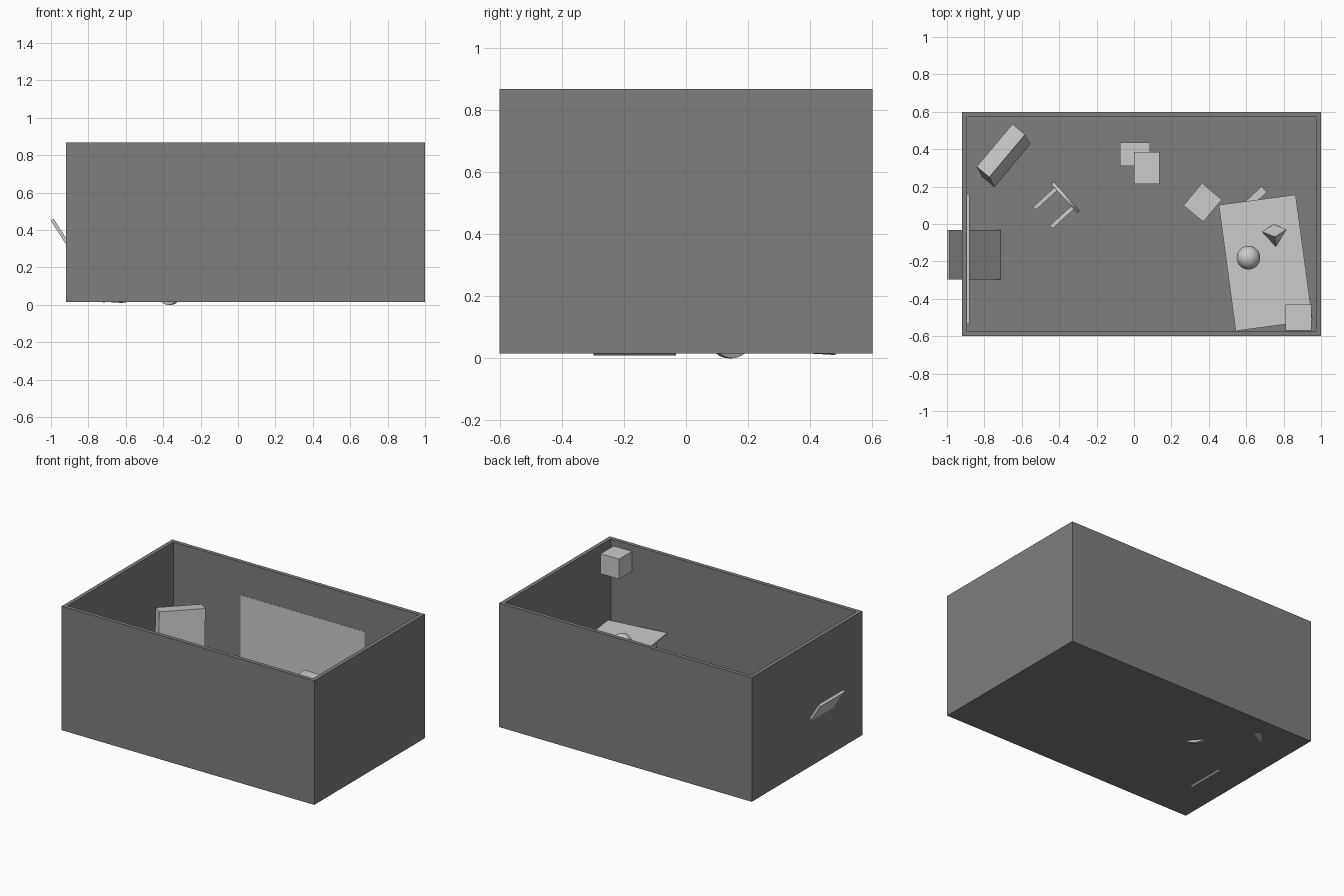
import bpy, bmesh, math
from mathutils import Matrix, Vector

if "Cube" in bpy.data.objects:
    bpy.data.objects.remove(bpy.data.objects["Cube"])


def frame(center, xdir, zdir):
    """Placement matrix from a centre, an approximate x axis and an exact z axis."""
    z = Vector(zdir).normalized()
    y = z.cross(Vector(xdir)).normalized()
    x = y.cross(z)
    m = Matrix((x, y, z)).transposed().to_4x4()
    m.translation = Vector(center)
    return m


def add(name, bm, matrix=Matrix()):
    bmesh.ops.recalc_face_normals(bm, faces=bm.faces)
    me = bpy.data.meshes.new(name)
    bm.to_mesh(me)
    bm.free()
    ob = bpy.data.objects.new(name, me)
    ob.matrix_world = matrix
    bpy.context.collection.objects.link(ob)
    return ob


def box(name, center, size, xdir=(1, 0, 0), zdir=(0, 0, 1)):
    bm = bmesh.new()
    bmesh.ops.create_cube(bm, size=1)
    bmesh.ops.scale(bm, vec=size, verts=bm.verts)
    return add(name, bm, frame(center, xdir, zdir))


def span(name, x0, x1, y0, y1, z0, z1):
    return box(name, ((x0 + x1) / 2, (y0 + y1) / 2, (z0 + z1) / 2),
               (x1 - x0, y1 - y0, z1 - z0))


def cone(name, sides, r1, r2, depth, matrix):
    bm = bmesh.new()
    bmesh.ops.create_cone(bm, cap_ends=True, segments=sides,
                          radius1=r1, radius2=r2, depth=depth)
    return add(name, bm, matrix)


# Open-topped dark room shell: inset the top face and push it down to the floor
FLOOR, TOP, WALL = 0.016, 0.868, 0.027
bm = bmesh.new()
bmesh.ops.create_cube(bm, size=1)
bmesh.ops.scale(bm, vec=(1.92, 1.2, TOP - FLOOR), verts=bm.verts)
bmesh.ops.translate(bm, vec=(0.04, 0, (TOP + FLOOR) / 2), verts=bm.verts)
top = max(bm.faces, key=lambda f: f.calc_center_median().z)
bmesh.ops.inset_region(bm, faces=[top], thickness=WALL, use_even_offset=True)
top = max((f for f in bm.faces if f.normal.z > 0.5), key=lambda f: f.calc_area())
walls = bmesh.ops.extrude_discrete_faces(bm, faces=[top])
bmesh.ops.translate(bm, vec=(0, 0, FLOOR + 0.02 - TOP), verts=walls["faces"][0].verts)
shell = add("room_shell", bm)
dark = bpy.data.materials.new("dark_grey")
dark.diffuse_color = (0.21, 0.21, 0.21, 1)
dark.use_nodes = True
dark.node_tree.nodes["Principled BSDF"].inputs["Base Color"].default_value = dark.diffuse_color
shell.data.materials.append(dark)
BASE = FLOOR + 0.02

# Panels on the back and left walls
span("back_wall_panel", -0.38, 0.56, 0.572, 0.58, 0.11, 0.64)
span("left_wall_panel", -0.896, -0.88, -0.535, 0.16, 0.1, 0.41)

# Board leaning through the left wall
box("leaning_board", (-0.852, -0.165, 0.235), (0.524, 0.265, 0.018),
    (0.282, 0, -0.44), (0.44, 0, 0.282))

# Tilted cabinet
box("cabinet", (-0.698, 0.366, 0.277), (0.298, 0.088, 0.514),
    (0.19, 0.23, 0.005), (-0.028, 0.053, 0.517))

# Toppled round stool
stool = frame((-0.367, 0.143, 0.105), (0.67, -0.74, 0), (0.74, 0.67, 0))
cone("stool_seat", 32, 0.105, 0.105, 0.018, stool)
for u in (-1, 1):
    for v in (-1, 1):
        box("stool_leg", stool @ Vector((0.067 * u, 0.067 * v, -0.085)),
            (0.022, 0.022, 0.155), (0.67, -0.74, 0), (0.74, 0.67, 0))

# Loose boxes on the floor
span("low_box", -0.075, 0.085, 0.31, 0.435, BASE - 0.015, 0.16)
span("tall_box", 0.0, 0.135, 0.215, 0.385, BASE - 0.015, 0.18)
box("turned_box", (0.367, 0.115, 0.095), (0.155, 0.138, 0.15), (0.1, 0.12, 0))
box("narrow_box", (0.645, 0.138, 0.14), (0.14, 0.042, 0.24), (0.08, 0.075, 0))

# Table, slightly turned, with legs set well in
TX, TY = (0.41, 0.055, 0), (0.704, -0.2075)
table = frame((*TY, 0), TX, (0, 0, 1))
box("table_top", (*TY, 0.333), (0.415, 0.68, 0.01), TX)
for u in (-1, 1):
    for v in (-1, 1):
        box("table_leg", table @ Vector((0.15 * u, 0.26 * v, 0.18)),
            (0.03, 0.03, 0.3), TX)

# Ball on the table
bm = bmesh.new()
bmesh.ops.create_uvsphere(bm, u_segments=32, v_segments=16, radius=0.063)
for f in bm.faces:
    f.smooth = True
add("ball", bm, Matrix.Translation((0.612, -0.18, 0.4)))

# Pyramid lying on its side
cone("pyramid", 4, 0.067, 0, 0.1,
     frame((0.754, -0.078, 0.37), (1, 0.1, 0), (0.08, -0.86, -0.5)))

# Cube high in the corner
span("corner_cube", 0.81, 0.95, -0.57, -0.43, 0.69, 0.827)
